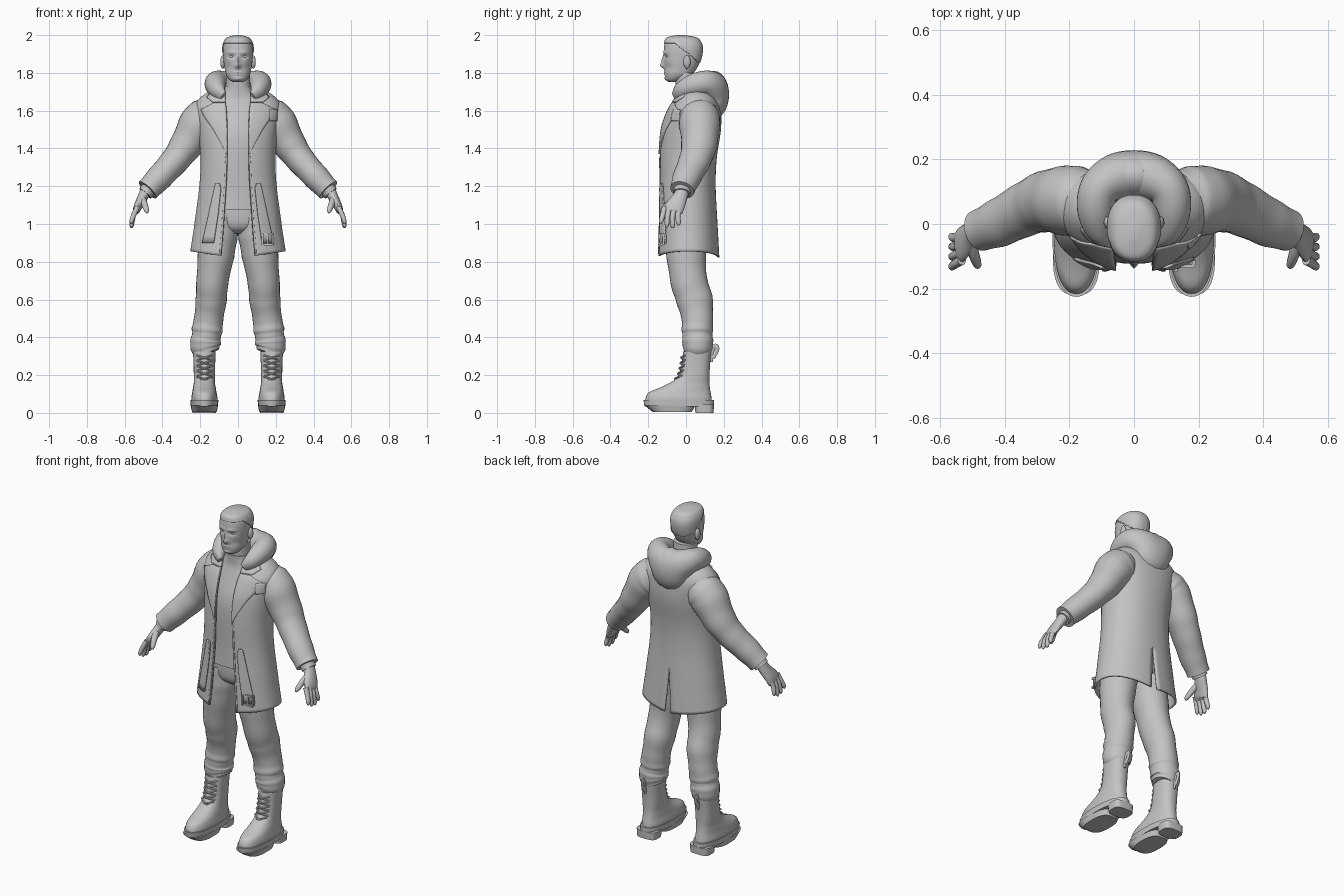
import bpy, bmesh, math
from mathutils import Vector

if "Cube" in bpy.data.objects:
    bpy.data.objects.remove(bpy.data.objects["Cube"])

grey = bpy.data.materials.new("plain_grey")
grey.use_nodes = True
GREY = (0.55, 0.55, 0.55, 1)
grey.diffuse_color = GREY
grey.node_tree.nodes["Principled BSDF"].inputs["Base Color"].default_value = GREY
parts = []


def add(name, bm, mirror=False, thick=0):
    bmesh.ops.recalc_face_normals(bm, faces=bm.faces[:])
    me = bpy.data.meshes.new(name)
    bm.to_mesh(me)
    bm.free()
    ob = bpy.data.objects.new(name, me)
    bpy.context.scene.collection.objects.link(ob)
    me.materials.append(grey)
    if mirror:
        ob.modifiers.new("mirror", "MIRROR").merge_threshold = 0.001
    if thick:
        s = ob.modifiers.new("thickness", "SOLIDIFY")
        s.thickness, s.offset = thick, 0
    parts.append(ob)


def smooth(rows, k=5):
    """Catmull-Rom interpolation of table rows."""
    out, n = [], len(rows)
    for i in range(n - 1):
        quad = [rows[max(i - 1, 0)], rows[i], rows[i + 1], rows[min(i + 2, n - 1)]]
        for j in range(k):
            t = j / k
            out.append([b + 0.5 * t * (c - a + t * (2*a - 5*b + 4*c - d + t * (3*(b - c) + d - a)))
                        for a, b, c, d in zip(*quad)])
    return out + [list(rows[-1])]


def power(v, p):
    return math.copysign(abs(v) ** (2 / p), v)


def grid(rings, closed=True):
    bm = bmesh.new()
    vs = [[bm.verts.new(c) for c in r] for r in rings]
    n = len(vs[0])
    for r, s in zip(vs, vs[1:]):
        for i in range(n if closed else n - 1):
            j = (i + 1) % n
            bm.faces.new((r[i], r[j], s[j], s[i]))
    if closed:
        bm.faces.new(vs[0])
        bm.faces.new(vs[-1])
    return bm


def stack(name, rows, cx=0, p=2.3, n=36, k=5, mirror=False, shape=None, keep=None, thick=0):
    """Horizontal rings from rows of z, half width, front y, back y."""
    rings = []
    for z, w, f, b in smooth(rows, k):
        angles = [2 * math.pi * i / n for i in range(n)]
        rings.append([Vector((cx + w * power(math.sin(a), p),
                              (f + b) / 2 - (b - f) / 2 * power(math.cos(a), p), z)) for a in angles])
    bm = grid(rings)
    if shape:
        for v in bm.verts:
            v.co.y += shape(v.co)
    if keep:
        bmesh.ops.delete(bm, geom=[v for v in bm.verts if not keep(v.co)], context="VERTS")
    add(name, bm, mirror, thick)


def tube(name, rows, up=(0, 1, 0), n=20, k=5, mirror=False, ripple=0):
    """Elliptic tube from rows of x, y, z, side radius, up radius."""
    rows = smooth(rows, k)
    pts = [Vector(r[:3]) for r in rows]
    rings = []
    for i, r in enumerate(rows):
        t = (pts[min(i + 1, len(pts) - 1)] - pts[max(i - 1, 0)]).normalized()
        u = Vector(up)
        u = (u - t * u.dot(t)).normalized()
        v = t.cross(u)
        g = 1 + ripple * math.sin(i * 1.3)
        rings.append([pts[i] + v * r[3] * g * math.cos(2 * math.pi * j / n)
                      + u * r[4] * g * math.sin(2 * math.pi * j / n) for j in range(n)])
    add(name, grid(rings), mirror)


def ball(name, loc, size):
    bm = bmesh.new()
    bmesh.ops.create_uvsphere(bm, u_segments=20, v_segments=12, radius=1)
    for v in bm.verts:
        v.co = Vector(loc) + v.co * Vector(size)
    add(name, bm, True)


# Head with sculpted face
HEAD = [(1.752, .026, -.092, -.055), (1.765, .046, -.106, -.02), (1.79, .063, -.112, .03),
        (1.82, .07, -.114, .055), (1.85, .075, -.116, .07), (1.89, .079, -.118, .082),
        (1.93, .08, -.117, .086), (1.96, .074, -.112, .078), (1.984, .056, -.1, .055),
        (1.996, .012, -.05, -.01)]
BUMPS = [(0, 1.838, .014, .014, -.02), (0, 1.866, .010, .022, -.013), (.033, 1.908, .026, .008, -.005),
         (.033, 1.886, .017, .009, .010), (0, 1.803, .022, .005, -.004), (0, 1.791, .018, .004, -.003),
         (0, 1.768, .02, .01, -.006), (.05, 1.83, .02, .02, .005)]


def face(c):
    if c.y > -.03:
        return 0
    return sum(d * math.exp(-((abs(c.x) - x) / rx) ** 2 - ((c.z - z) / rz) ** 2) for x, z, rx, rz, d in BUMPS)


stack("head", HEAD, n=80, k=7, shape=face)
stack("hair", HEAD, n=80, k=7, thick=.008,
      keep=lambda c: c.z > 1.955 - .1 * min(max((c.y + .06) / .12, 0), 1))
ball("eyes", (.033, -.095, 1.886), (.013, .012, .009))
ball("ears", (.081, .005, 1.858), (.013, .019, .035))
stack("neck", [(1.64, .075, -.05, .085), (1.72, .066, -.055, .072), (1.8, .064, -.06, .066)])

# Shirt and trousers
stack("shirt", [(1.075, .18, -.118, .12), (1.2, .17, -.117, .12), (1.4, .165, -.123, .13),
                (1.5, .165, -.112, .14), (1.6, .15, -.08, .13), (1.66, .12, -.06, .11),
                (1.7, .082, -.058, .085), (1.73, .072, -.06, .08)])
stack("hips", [(.95, .05, -.06, .08), (.98, .14, -.095, .115), (1.03, .18, -.108, .12), (1.12, .18, -.11, .12)])
tube("trouser_legs", [(.1, 0, 1.05, .1, .113), (.106, 0, .95, .105, .113), (.115, 0, .85, .097, .105),
                      (.135, .015, .7, .085, .097), (.142, .045, .6, .082, .096),
                      (.155, .06, .5, .077, .083), (.163, .06, .44, .082, .083),
                      (.166, .06, .412, .076, .079), (.171, .062, .38, .081, .082),
                      (.17, .062, .345, .08, .078), (.16, .06, .315, .064, .07)],
     n=32, mirror=True, ripple=.012)

# Coat body, open at the front with a vent at the back: z, width, front, back, opening
COAT = smooth([(.82, .248, -.148, .172, .088), (1, .226, -.142, .162, .075), (1.2, .2, -.137, .152, .062),
               (1.35, .194, -.138, .158, .056), (1.5, .208, -.126, .18, .056), (1.6, .225, -.092, .18, .06),
               (1.65, .21, -.062, .168, .066), (1.69, .165, -.035, .14, .07), (1.72, .1, -.02, .1, .07)], 6)
P = 2.2
rings = []
for z, w, f, b, gap in COAT:
    low = max(0, 1 - (z - .82) / .15)
    vent = .02 * max(0, 1 - (z - .82) / .27)
    a0 = math.asin((gap / w) ** (P / 2))
    a1 = math.pi - math.asin((vent / w) ** (P / 2))
    ring = []
    for i in range(33):
        a = a0 + (a1 - a0) * i / 32
        x = 0 if i == 32 and vent == 0 else w * power(math.sin(a), P)
        ring.append((x, (f + b) / 2 - (b - f) / 2 * power(math.cos(a), P), z + low * .035 * math.sin(a)))
    rings.append(ring)
add("coat_body", grid(rings, closed=False), True, .01)


def coat_front(x, z):
    for r, s in zip(COAT, COAT[1:]):
        if r[0] <= z <= s[0]:
            t = (z - r[0]) / (s[0] - r[0])
            w, f, b = (r[i] + (s[i] - r[i]) * t for i in (1, 2, 3))
            q = min(abs(x) / w, .96)
            return (f + b) / 2 - (b - f) / 2 * (1 - q ** P) ** (1 / P)


def patch(name, rows, lift=.008, thick=.009, mirror=True):
    """Cloth plate following the coat front: rows of z, inner x, outer x."""
    out = []
    for i in range(len(rows) - 1):
        for j in range(5 if i == len(rows) - 2 else 4):
            out.append([a + (b - a) * j / 4 for a, b in zip(rows[i], rows[i + 1])])
    pts = [[(a + (b - a) * c / 8, coat_front(a + (b - a) * c / 8, z) - lift, z) for c in range(9)]
           for z, a, b in out]
    add(name, grid(pts, closed=False), mirror, thick)


patch("lapels", [(1.64, .066, .125), (1.605, .062, .195), (1.57, .06, .18), (1.5, .058, .13),
                 (1.42, .056, .085), (1.37, .056, .062)])
patch("collar", [(1.715, .07, .095), (1.69, .068, .145), (1.67, .067, .165), (1.645, .066, .135)], .01)
patch("front_plackets", [(1.36, .057, .066), (1.2, .063, .072), (1, .076, .085), (.84, .088, .098)], .006, .005)
patch("hanging_straps", [(1.215, .098, .118), (1.19, .09, .125), (1.05, .105, .155), (.9, .128, .188)], .012)
patch("shoulder_flap", [(1.605, .165, .205), (1.575, .165, .205), (1.545, .17, .205)], .011, mirror=False)

# Buckle on one strap
bx, by, bz = .157, coat_front(.157, .92) - .019, .92
for name, dx, dz, sx, sz in [("buckle_top", 0, .028, .032, .005), ("buckle_bottom", 0, -.028, .032, .005),
                             ("buckle_inner_side", -.028, 0, .005, .03), ("buckle_outer_side", .028, 0, .005, .03),
                             ("buckle_pin", 0, 0, .004, .028)]:
    bm = bmesh.new()
    bmesh.ops.create_cube(bm, size=2)
    for v in bm.verts:
        v.co = Vector((bx + dx, by + dx * .4, bz + dz)) + v.co * Vector((sx, .006, sz))
    add(name, bm)

# Hood lying around the neck, drooping to a point behind
half = [(.078, -.06, 1.675, .012, .025), (.105, -.025, 1.705, .04, .045), (.118, .04, 1.735, .057, .06),
        (.108, .105, 1.745, .062, .068), (.06, .14, 1.72, .075, .092)]
tube("hood", half + [(0, .15, 1.685, .078, .125)] + [(-r[0],) + r[1:] for r in half[::-1]],
     up=(0, 0, 1), n=28)

# Sleeves and hands
tube("sleeves", [(.13, .07, 1.585, .09, .09), (.165, .072, 1.565, .105, .104), (.205, .072, 1.53, .107, .108),
                 (.272, .07, 1.422, .088, .095), (.335, .046, 1.335, .075, .084), (.415, .005, 1.247, .069, .075),
                 (.478, -.02, 1.18, .062, .064)], n=28, mirror=True, ripple=.014)
tube("shirt_cuffs", [(.46, -.015, 1.2, .043, .047), (.492, -.022, 1.162, .04, .045)], mirror=True)
tube("palms", [(.475, -.015, 1.2, .032, .036), (.5, -.028, 1.15, .028, .038), (.526, -.055, 1.1, .023, .05),
               (.538, -.07, 1.07, .018, .052), (.541, -.073, 1.055, .005, .044)], mirror=True)
for i, name in enumerate(["index", "middle", "ring", "little"]):
    y = -.112 + .027 * i
    tip = (1, .982, .978, .992)[i]
    tube(name + "_fingers", [(.532, y, 1.09, .014, .015), (.553, y - .012, 1.045, .013, .014),
                             (.563, y - .02 + .004 * i, tip + .015, .011, .012),
                             (.564, y - .023 + .005 * i, tip, .004, .004)], n=12, mirror=True)
tube("thumbs", [(.51, -.045, 1.14, .02, .022), (.496, -.09, 1.108, .017, .018),
                (.484, -.125, 1.072, .013, .013), (.481, -.133, 1.058, .004, .004)], n=12, mirror=True)

# Boots
BX = .178
stack("boot_uppers", [(.05, .068, -.215, .138), (.08, .069, -.214, .135), (.11, .064, -.194, .13),
                      (.135, .06, -.135, .126), (.16, .056, -.085, .124), (.19, .056, -.045, .124),
                      (.25, .057, -.025, .127), (.325, .06, -.015, .134)], cx=BX, mirror=True)
stack("boot_welts", [(.035, .072, -.22, .148), (.068, .074, -.225, .148)], cx=BX, k=1, mirror=True)
stack("boot_front_soles", [(.004, .065, -.175, .03), (.04, .073, -.22, .05)], cx=BX, p=2.8, k=1, mirror=True)
stack("boot_heels", [(0, .062, .05, .146), (.045, .066, .045, .148)], cx=BX, p=3.5, k=1, mirror=True)
for i in range(5):
    z = .18 + .028 * i
    y = (-.06, -.044, -.036, -.031, -.027)[i]
    for s in (-1, 1):
        tube("boot_laces", [(BX - .04 * s, y + .024, z - .012, .005, .005), (BX, y + .001, z, .005, .005),
                            (BX + .04 * s, y + .024, z + .012, .005, .005)], up=(0, 0, 1), n=8, mirror=True)
tube("boot_pull_loops", [(BX, .13, .27, .012, .004), (BX, .138, .33, .012, .004), (BX, .156, .355, .012, .004),
                         (BX, .164, .335, .012, .004), (BX, .14, .29, .012, .004)],
     up=(1, 0, 0), n=8, mirror=True)

# Smooth shading with sharp edges kept
bpy.ops.object.select_all(action="DESELECT")
for ob in parts:
    ob.select_set(True)
bpy.context.view_layer.objects.active = parts[0]
bpy.ops.object.shade_smooth_by_angle(angle=math.radians(40))
